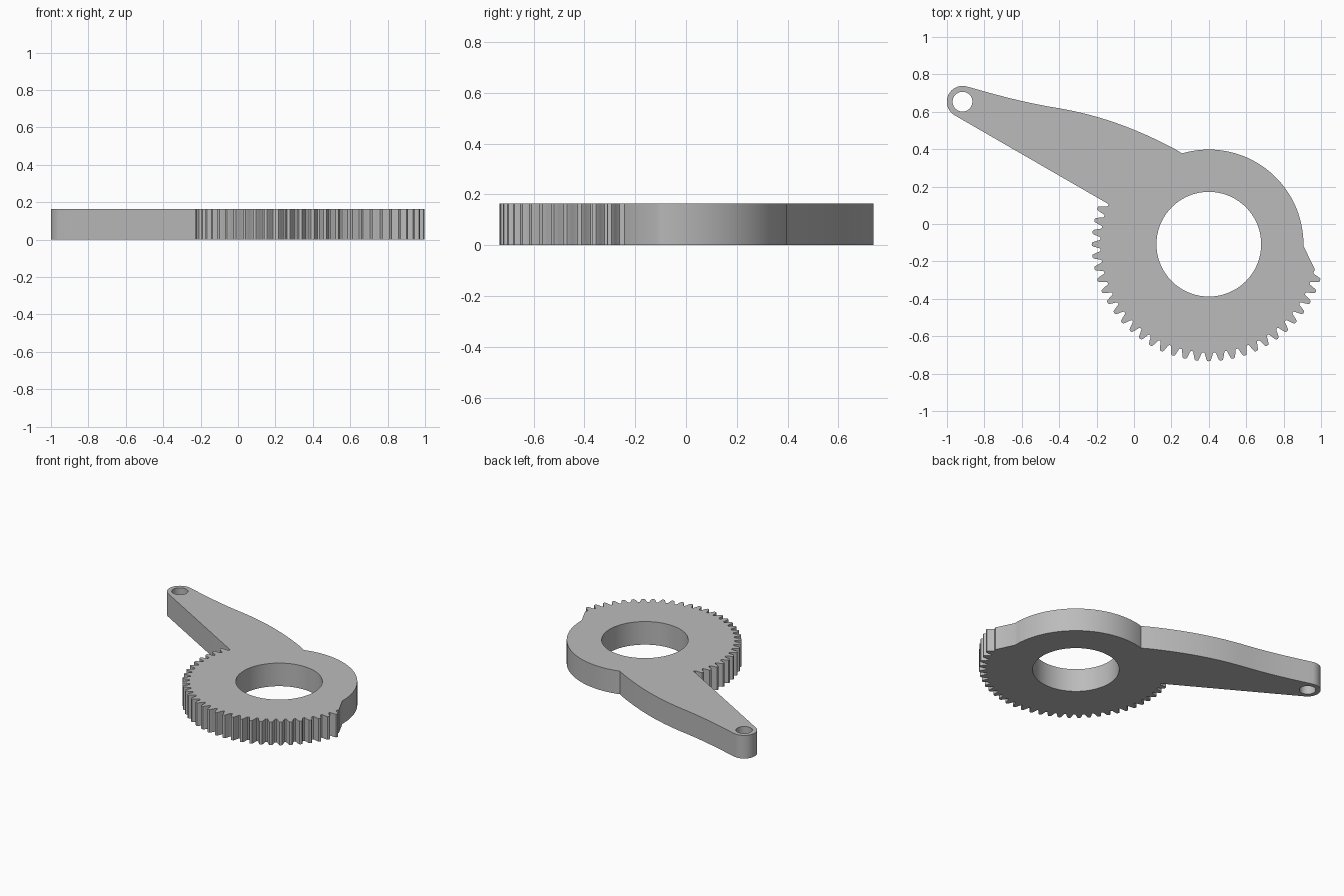
import bpy, bmesh
from math import radians, cos, sin
from mathutils import Vector
from mathutils.geometry import interpolate_bezier

cube = bpy.data.objects.get("Cube")
if cube:
    bpy.data.objects.remove(cube, do_unlink=True)

THICKNESS = 0.165
HUB = Vector((0.40, -0.108))
EYE = Vector((-0.917, 0.654))


def polar(centre, radius, degrees):
    a = radians(degrees)
    return centre + Vector((cos(a), sin(a))) * radius


def arc(centre, radius, start, end, steps):
    return [polar(centre, radius, start + (end - start) * i / steps) for i in range(steps + 1)]


def bezier(*points):
    a, b, c, d = (Vector(p) for p in points)
    return [Vector(p[:2]) for p in interpolate_bezier(a, b, c, d, 16)]


# Plain rounded side of the hub
outline = arc(HUB, 0.506, -1, 106.4, 48)

# Curved upper edge of the arm, from hub to eye
outline += bezier((0.257, 0.38), (0.03, 0.505), (-0.18, 0.583), (-0.42, 0.622))[1:]
outline += bezier((-0.42, 0.622), (-0.58, 0.648), (-0.73, 0.688), (-0.8955, 0.736))[1:-1]

# Rounded eye end, then the straight lower edge
outline += arc(EYE, 0.084, 75, 240, 24)
outline.append(Vector((-0.134, 0.105)))

# Half ring of teeth
TOOTH = [(0.579, 2.5), (0.586, 2.1), (0.603, 1.6), (0.617, 1.15), (0.624, 0.8)]
for i in range(31):
    mid = 162 + 6 * i
    outline += [polar(HUB, r, mid - a) for r, a in TOOTH]
    outline.append(polar(HUB, 0.626, mid))
    outline += [polar(HUB, r, mid + a) for r, a in reversed(TOOTH)]

# Stop shoulder after the last tooth
outline.append(Vector((0.967, -0.243)))

# Outline and both bores, filled and extruded
loops = [outline, arc(HUB, 0.28, 0, 360, 72)[:-1], arc(EYE, 0.053, 0, 360, 32)[:-1]]
bm = bmesh.new()
for loop in loops:
    verts = [bm.verts.new((p.x, p.y, 0)) for p in loop]
    for i, v in enumerate(verts):
        bm.edges.new((verts[i - 1], v))
bmesh.ops.triangle_fill(bm, use_beauty=True, use_dissolve=False, edges=bm.edges[:], normal=(0, 0, 1))
top = bmesh.ops.extrude_face_region(bm, geom=bm.faces[:], use_keep_orig=True)
bmesh.ops.translate(bm, vec=(0, 0, THICKNESS),
                    verts=[g for g in top["geom"] if isinstance(g, bmesh.types.BMVert)])
bmesh.ops.recalc_face_normals(bm, faces=bm.faces[:])
mesh = bpy.data.meshes.new("sector_gear_lever")
bm.to_mesh(mesh)
bm.free()
lever = bpy.data.objects.new("sector_gear_lever", mesh)
bpy.context.collection.objects.link(lever)

# Plain grey metal
grey = bpy.data.materials.new("plain_grey")
grey.use_nodes = True
colour = (0.5, 0.5, 0.5, 1)
grey.diffuse_color = colour
grey.node_tree.nodes["Principled BSDF"].inputs["Base Color"].default_value = colour
mesh.materials.append(grey)

# Smooth curved walls, sharp rims
bpy.ops.object.select_all(action="DESELECT")
lever.select_set(True)
bpy.context.view_layer.objects.active = lever
bpy.ops.object.shade_smooth_by_angle(angle=radians(30))
